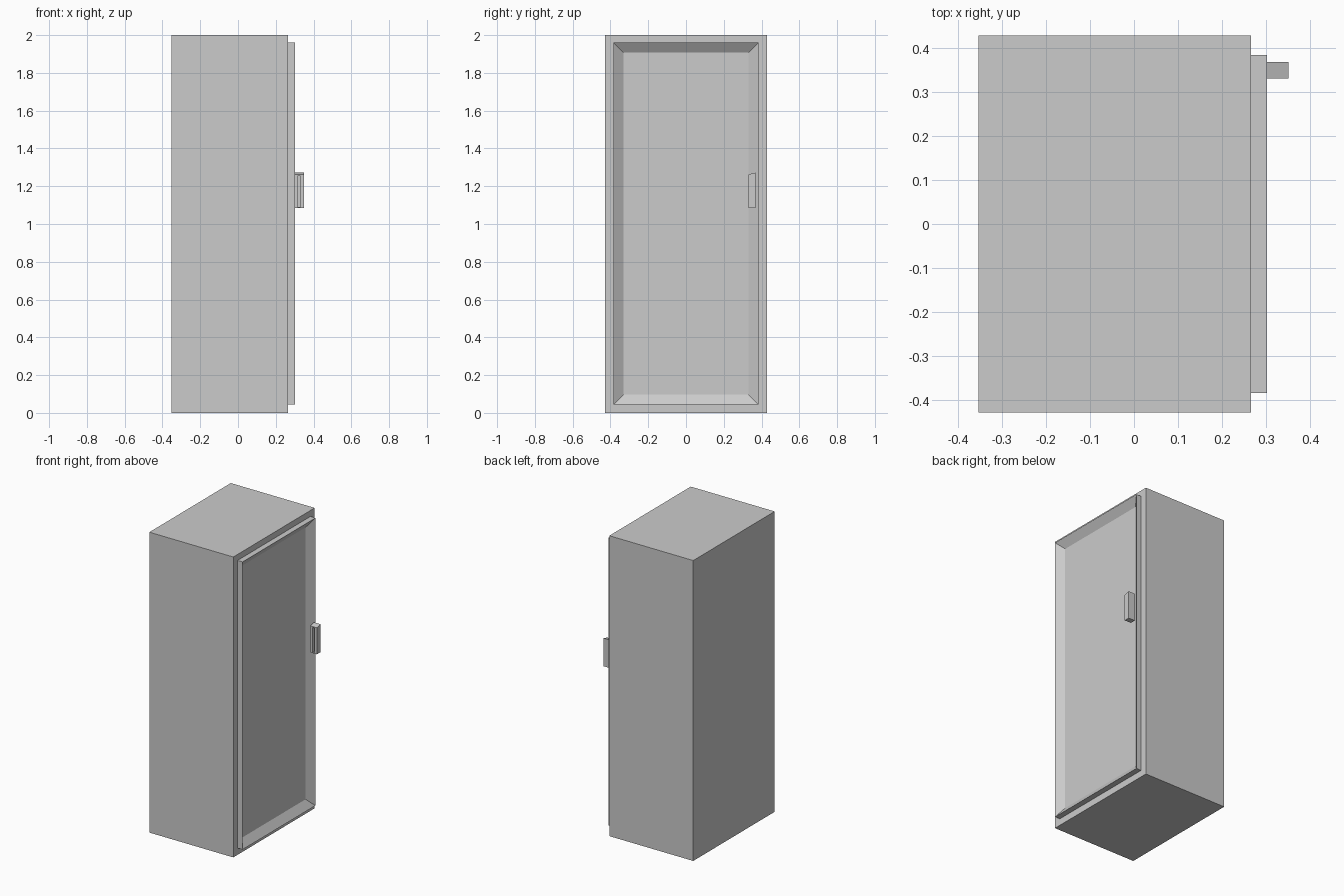
import bpy, bmesh
from mathutils import Vector

if "Cube" in bpy.data.objects:
    bpy.data.objects.remove(bpy.data.objects["Cube"])


def finish(name, bm):
    bmesh.ops.recalc_face_normals(bm, faces=bm.faces)
    mesh = bpy.data.meshes.new(name)
    bm.to_mesh(mesh)
    bm.free()
    ob = bpy.data.objects.new(name, mesh)
    bpy.context.collection.objects.link(ob)
    return ob


def box_mesh(lo, hi):
    bm = bmesh.new()
    bmesh.ops.create_cube(bm, size=1)
    lo, hi = Vector(lo), Vector(hi)
    for v in bm.verts:
        v.co = (lo + hi) / 2 + v.co * (hi - lo)
    return bm


# cabinet body
finish("cabinet_body", box_mesh((-0.353, -0.428, 0), (0.265, 0.428, 2)))

# door slab with a recessed centre panel
bm = box_mesh((0.265, -0.383, 0.045), (0.302, 0.383, 1.96))
bm.faces.ensure_lookup_table()
front = max(bm.faces, key=lambda f: f.calc_center_median().x)
bmesh.ops.inset_region(bm, faces=[front], thickness=0.074)
for v in front.verts:
    v.co.x -= 0.036
finish("door", bm)

# handle block with a sloped top
bm = box_mesh((0.302, 0.33, 1.085), (0.35, 0.367, 1.272))
for v in bm.verts:
    if v.co.z > 1.2 and v.co.y < 0.34:
        v.co.z = 1.262
handle = finish("door_handle", bm)

# finger groove on the handle's inner side
groove = finish("groove_cutter", box_mesh((0.316, 0.32, 1.09), (0.332, 0.352, 1.255)))
groove.hide_render = True
groove.hide_viewport = True
cut = handle.modifiers.new("finger_groove", "BOOLEAN")
cut.operation = "DIFFERENCE"
cut.solver = "EXACT"
cut.object = groove
